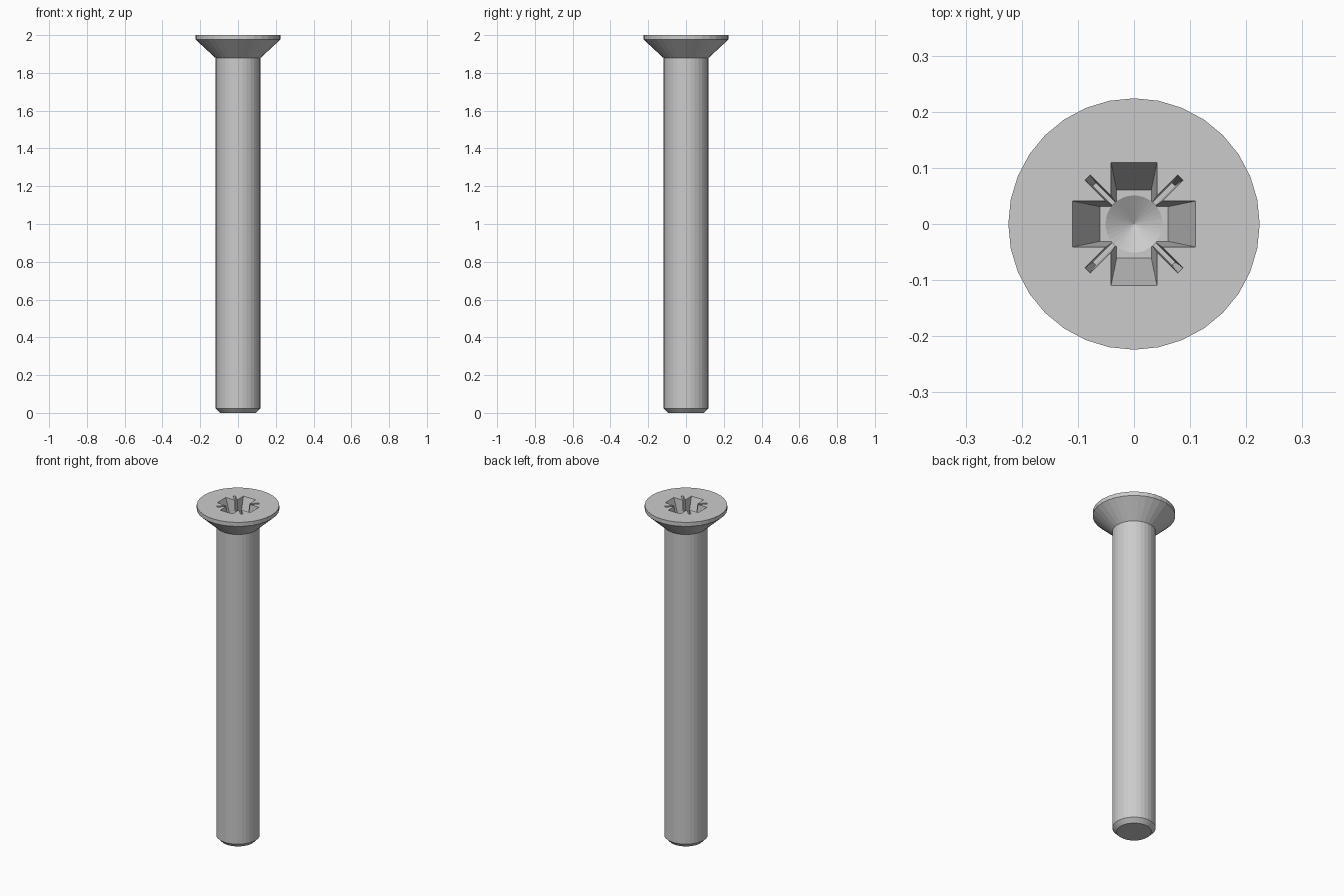
import bpy, bmesh, math
from mathutils import Matrix

if "Cube" in bpy.data.objects:
    bpy.data.objects.remove(bpy.data.objects["Cube"])

SIDES = 32
TOP, FLOOR = 2.0, 1.86


def finish(name, bm):
    bmesh.ops.recalc_face_normals(bm, faces=bm.faces)
    mesh = bpy.data.meshes.new(name)
    bm.to_mesh(mesh)
    bm.free()
    obj = bpy.data.objects.new(name, mesh)
    bpy.context.collection.objects.link(obj)
    return obj


def loft(bm, rings):
    """Closed solid through a stack of equal-length point loops."""
    loops = [[bm.verts.new(p) for p in ring] for ring in rings]
    n = len(loops[0])
    for a, b in zip(loops, loops[1:]):
        for i in range(n):
            j = (i + 1) % n
            bm.faces.new((a[i], a[j], b[j], b[i]))
    bm.faces.new(loops[0][::-1])
    bm.faces.new(loops[-1])


def circle(r, z):
    return [(r * math.cos(math.tau * i / SIDES), r * math.sin(math.tau * i / SIDES), z)
            for i in range(SIDES)]


def cross(w, r, z):
    quarter = [(r, -w), (r, w), (w, w)]
    pts = []
    for k in range(4):
        c, s = round(math.cos(k * math.pi / 2)), round(math.sin(k * math.pi / 2))
        pts += [(c * x - s * y, s * x + c * y, z) for x, y in quarter]
    return pts


def bar(w, r, z):
    return [(-r, -w, z), (r, -w, z), (r, w, z), (-r, w, z)]


def taper(shape, w0, r0, w1, r1, floor):
    """Floor and top loops, with the top carried past the head face."""
    over = 0.02 / (TOP - floor)
    return [shape(w1, r1, floor),
            shape(w0 + (w0 - w1) * over, r0 + (r0 - r1) * over, TOP + 0.02)]


# Screw body: chamfered tip, plain shank, countersunk head
bm = bmesh.new()
loft(bm, [circle(r, z) for r, z in [(0.095, 0), (0.118, 0.024), (0.118, 1.878),
                                    (0.224, 1.976), (0.224, TOP)]])
screw = finish("countersunk_screw", bm)

cutters = []
# Tapered cross recess
bm = bmesh.new()
loft(bm, taper(cross, 0.041, 0.11, 0.031, 0.061, FLOOR))
cutters.append(finish("cross_cutter", bm))

# Round centre with conical bottom
bm = bmesh.new()
loft(bm, [circle(0.0005, FLOOR - 0.03), circle(0.051, FLOOR), circle(0.051, TOP + 0.03)])
cutters.append(finish("centre_cutter", bm))

# Thin diagonal slots
for k in (1, 3):
    bm = bmesh.new()
    loft(bm, taper(bar, 0.0065, 0.117, 0.0035, 0.1, FLOOR + 0.02))
    bm.transform(Matrix.Rotation(k * math.pi / 4, 4, 'Z'))
    cutters.append(finish("slot_cutter", bm))

for c in cutters:
    c.hide_render = True
    mod = screw.modifiers.new(c.name, 'BOOLEAN')
    mod.operation = 'DIFFERENCE'
    mod.solver = 'EXACT'
    mod.object = c

# Bake the recess and drop the cutters
bpy.context.view_layer.update()
deps = bpy.context.evaluated_depsgraph_get()
baked = bpy.data.meshes.new_from_object(screw.evaluated_get(deps))
screw.modifiers.clear()
screw.data = baked
for c in cutters:
    bpy.data.objects.remove(c)
